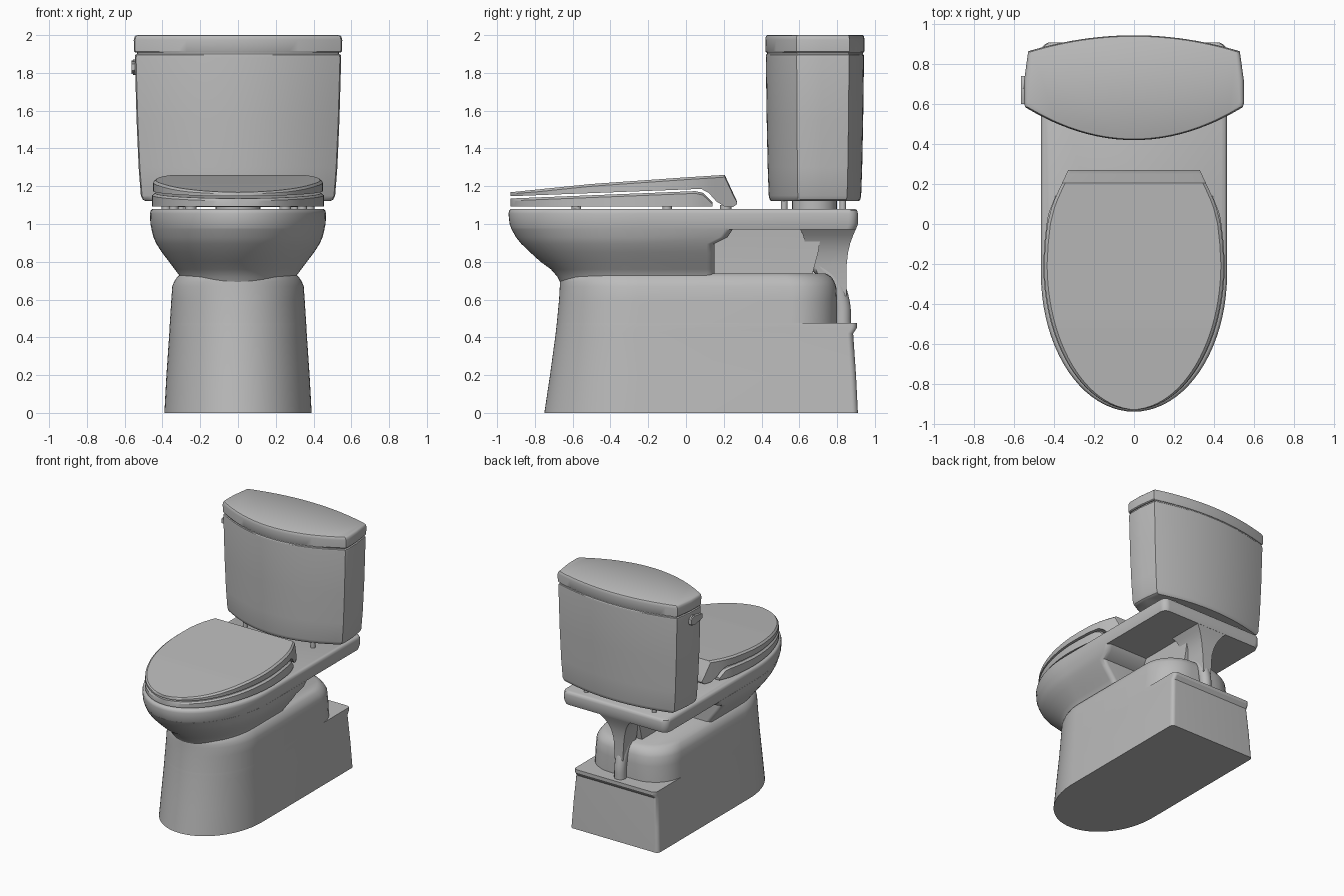
import bpy, bmesh, math

old = bpy.data.objects.get("Cube")
if old:
    bpy.data.objects.remove(old, do_unlink=True)

grey = bpy.data.materials.new("ceramic grey")
grey.use_nodes = True
COLOUR = (0.5, 0.5, 0.5, 1)
grey.diffuse_color = COLOUR
grey.node_tree.nodes["Principled BSDF"].inputs["Base Color"].default_value = COLOUR


def finish(obj, angle=32):
    obj.data.materials.clear()
    obj.data.materials.append(grey)
    bpy.ops.object.select_all(action='DESELECT')
    obj.select_set(True)
    bpy.context.view_layer.objects.active = obj
    bpy.ops.object.shade_smooth_by_angle(angle=math.radians(angle))
    return obj


def loft(name, rings, angle=32):
    """Skin a list of equal-length point rings and cap both ends."""
    bm = bmesh.new()
    rows = [[bm.verts.new(p) for p in ring] for ring in rings]
    n = len(rows[0])
    for a, b in zip(rows, rows[1:]):
        for i in range(n):
            j = (i + 1) % n
            bm.faces.new((a[i], a[j], b[j], b[i]))
    bm.faces.new(rows[0][::-1])
    bm.faces.new(rows[-1])
    bmesh.ops.recalc_face_normals(bm, faces=bm.faces)
    mesh = bpy.data.meshes.new(name)
    bm.to_mesh(mesh)
    bm.free()
    obj = bpy.data.objects.new(name, mesh)
    bpy.context.collection.objects.link(obj)
    return finish(obj, angle)


def d_ring(z, w, front, back, r=0.04, mid=-0.25):
    """Outline with an elliptical front, straight sides and a flat back."""
    pts = []
    for i in range(41):
        t = math.pi * i / 40
        pts.append((-w * math.cos(t), mid - (mid - front) * math.sin(t), z))
    for side, start in ((1, 0), (-1, math.pi / 2)):
        for i in range(9):
            t = start + math.pi / 2 * i / 8
            pts.append((side * (w - r) + r * math.cos(t), back - r + r * math.sin(t), z))
    return pts


def interp(table, y):
    for (a, u), (b, v) in zip(table, table[1:]):
        if y <= b:
            return u + (v - u) * max(0, (y - a) / (b - a))
    return table[-1][1]


def cylinder(name, loc, radius, depth, axis='Z'):
    rot = (0, math.pi / 2, 0) if axis == 'X' else (0, 0, 0)
    bpy.ops.mesh.primitive_cylinder_add(vertices=24, radius=radius, depth=depth,
                                        location=loc, rotation=rot)
    bpy.context.object.name = name
    return finish(bpy.context.object)


# Pedestal: long lower plinth with a lip at the back, and raised rounded body
loft("pedestal_base", [d_ring(*s, r=0.03) for s in (
    (0, 0.39, -0.75, 0.91), (0.2, 0.379, -0.72, 0.90), (0.42, 0.364, -0.69, 0.885),
    (0.45, 0.363, -0.687, 0.905), (0.475, 0.361, -0.684, 0.905))])
loft("pedestal_body", [d_ring(*s, r=0.24) for s in (
    (0.42, 0.364, -0.69, 0.80), (0.475, 0.361, -0.684, 0.80), (0.6, 0.353, -0.672, 0.80),
    (0.67, 0.348, -0.668, 0.795), (0.695, 0.338, -0.667, 0.785),
    (0.72, 0.322, -0.665, 0.77), (0.738, 0.30, -0.65, 0.74))], 40)

# Bowl and the deck that carries the tank
loft("bowl", [d_ring(*s) for s in (
    (0.68, 0.30, -0.66, 0.15), (0.72, 0.305, -0.68, 0.15), (0.76, 0.335, -0.715, 0.15),
    (0.80, 0.365, -0.77, 0.15), (0.85, 0.403, -0.825, 0.15), (0.895, 0.432, -0.872, 0.15),
    (0.93, 0.448, -0.90, 0.22), (0.975, 0.459, -0.925, 0.25))])
loft("deck", [d_ring(*s, r=0.05) for s in (
    (0.972, 0.457, -0.923, 0.90), (1.0, 0.464, -0.934, 0.91), (1.055, 0.466, -0.94, 0.91),
    (1.072, 0.462, -0.936, 0.906), (1.08, 0.452, -0.926, 0.896))], 40)


# Central web, flared rear pillar and trapway pipe
def box_ring(z, w, y0, y1):
    return [(-w, y0, z), (w, y0, z), (w, y1, z), (-w, y1, z)]


loft("centre_web", [box_ring(0.70, 0.08, 0.10, 0.66), box_ring(0.85, 0.08, 0.10, 0.70),
                    box_ring(0.98, 0.09, 0.10, 0.72)])
loft("rear_pillar", [box_ring(*s) for s in (
    (0.62, 0.035, 0.74, 0.85), (0.78, 0.045, 0.68, 0.85), (0.85, 0.06, 0.64, 0.858),
    (0.90, 0.08, 0.63, 0.87), (0.94, 0.105, 0.62, 0.885), (0.98, 0.14, 0.60, 0.902))])
path = ((0.20, 0.70), (0.28, 0.765), (0.38, 0.815), (0.5, 0.836), (0.62, 0.82),
        (0.72, 0.765), (0.79, 0.68), (0.824, 0.58), (0.83, 0.46))
curve = bpy.data.curves.new("trapway_pipe", 'CURVE')
curve.dimensions = '3D'
curve.bevel_depth = 0.045
curve.bevel_resolution = 5
curve.use_fill_caps = True
spline = curve.splines.new('BEZIER')
spline.bezier_points.add(len(path) - 1)
for p, (y, z) in zip(spline.bezier_points, path):
    p.co = (0, y, z)
    p.handle_left_type = p.handle_right_type = 'AUTO'
pipe = bpy.data.objects.new("trapway_pipe", curve)
bpy.context.collection.objects.link(pipe)
bpy.ops.object.select_all(action='DESELECT')
pipe.select_set(True)
bpy.context.view_layer.objects.active = pipe
bpy.ops.object.convert(target='MESH')
finish(bpy.context.object, 50)

# Seat and lid: cross-sections swept from front to back
rear_width = ((-0.2, 0.45), (-0.05, 0.442), (0.05, 0.425), (0.13, 0.395), (0.27, 0.33))


def seat_slab(name, bottom, top, rear_ys, shrink):
    stations = []
    for i in range(25):
        t = 0.04 + (math.pi / 2 - 0.04) * i / 24
        stations.append((-0.2 - 0.73 * math.cos(t), 0.45 * math.sin(t)))
    stations += [(y, interp(rear_width, y)) for y in rear_ys]
    rings = []
    for y, w in stations:
        w = w * shrink
        zb, zt = interp(bottom, y), interp(top, y)
        c = min(0.012, (zt - zb) * 0.4)
        inset = w - min(0.015, w * 0.5)
        rings.append([(-w, y, zb), (w, y, zb), (w, y, zt - c),
                      (inset, y, zt), (-inset, y, zt), (-w, y, zt - c)])
    loft(name, rings, 25)


seat_slab("seat", ((-0.93, 1.092), (0.14, 1.092)),
          ((-0.93, 1.135), (0.05, 1.174), (0.09, 1.165), (0.14, 1.115)),
          (-0.1, 0, 0.05, 0.09, 0.14), 1.01)
seat_slab("lid", ((-0.93, 1.147), (0.08, 1.186), (0.12, 1.165), (0.16, 1.12),
                  (0.20, 1.092), (0.25, 1.09), (0.27, 1.105)),
          ((-0.93, 1.168), (-0.5, 1.212), (0, 1.247), (0.205, 1.26), (0.27, 1.12)),
          (-0.1, 0, 0.08, 0.12, 0.16, 0.205, 0.25, 0.27), 1.0)
for side, label in ((1, "left"), (-1, "right")):
    cylinder("front_bumper_" + label, (side * 0.34, -0.58, 1.085), 0.025, 0.02)
    cylinder("rear_bumper_" + label, (side * 0.38, -0.10, 1.085), 0.025, 0.02)
    cylinder("hinge_post_" + label, (side * 0.25, 0.21, 1.085), 0.03, 0.03)
    cylinder("tank_front_bolt_" + label, (side * 0.30, 0.52, 1.10), 0.018, 0.07)
    cylinder("tank_rear_bolt_" + label, (side * 0.30, 0.83, 1.10), 0.018, 0.07)
cylinder("tank_gasket", (0, 0.68, 1.10), 0.12, 0.07)


# Tank and its cover: bowed front and back, straight sides
def tank_ring(z, s):
    cy, pts = 0.685, []
    for i in range(25):
        u = -1 + i / 12
        pts.append((0.545 * u, 0.42 + 0.165 * u * u))
    pts += [(0.552, 0.61), (0.55, 0.72)]
    for i in range(25):
        u = 1 - i / 12
        pts.append((0.53 * u, 0.945 - 0.08 * u * u))
    pts += [(-0.55, 0.72), (-0.552, 0.61)]
    return [(x * s, cy + (y - cy) * s, z) for x, y in pts]


loft("tank", [tank_ring(*s) for s in (
    (1.122, 0.89), (1.13, 0.915), (1.15, 0.932), (1.3, 0.953), (1.55, 0.973),
    (1.88, 0.99), (1.895, 0.985), (1.90, 0.97), (1.92, 0.97))])
loft("tank_cover", [tank_ring(*s) for s in (
    (1.908, 0.985), (1.914, 0.998), (1.975, 1.0), (1.99, 0.993), (1.997, 0.98), (2.0, 0.96))])

# Flush handle on the right side of the tank
cylinder("handle_boss", (-0.54, 0.70, 1.83), 0.04, 0.03, 'X')
loft("handle_lever", [[(x, y, 1.83 + dz) for x, dz in (
    (-0.565, -h), (-0.545, -h), (-0.545, h), (-0.565, h))]
    for y, h in ((0.60, 0.018), (0.63, 0.024), (0.70, 0.036), (0.74, 0.02))])
